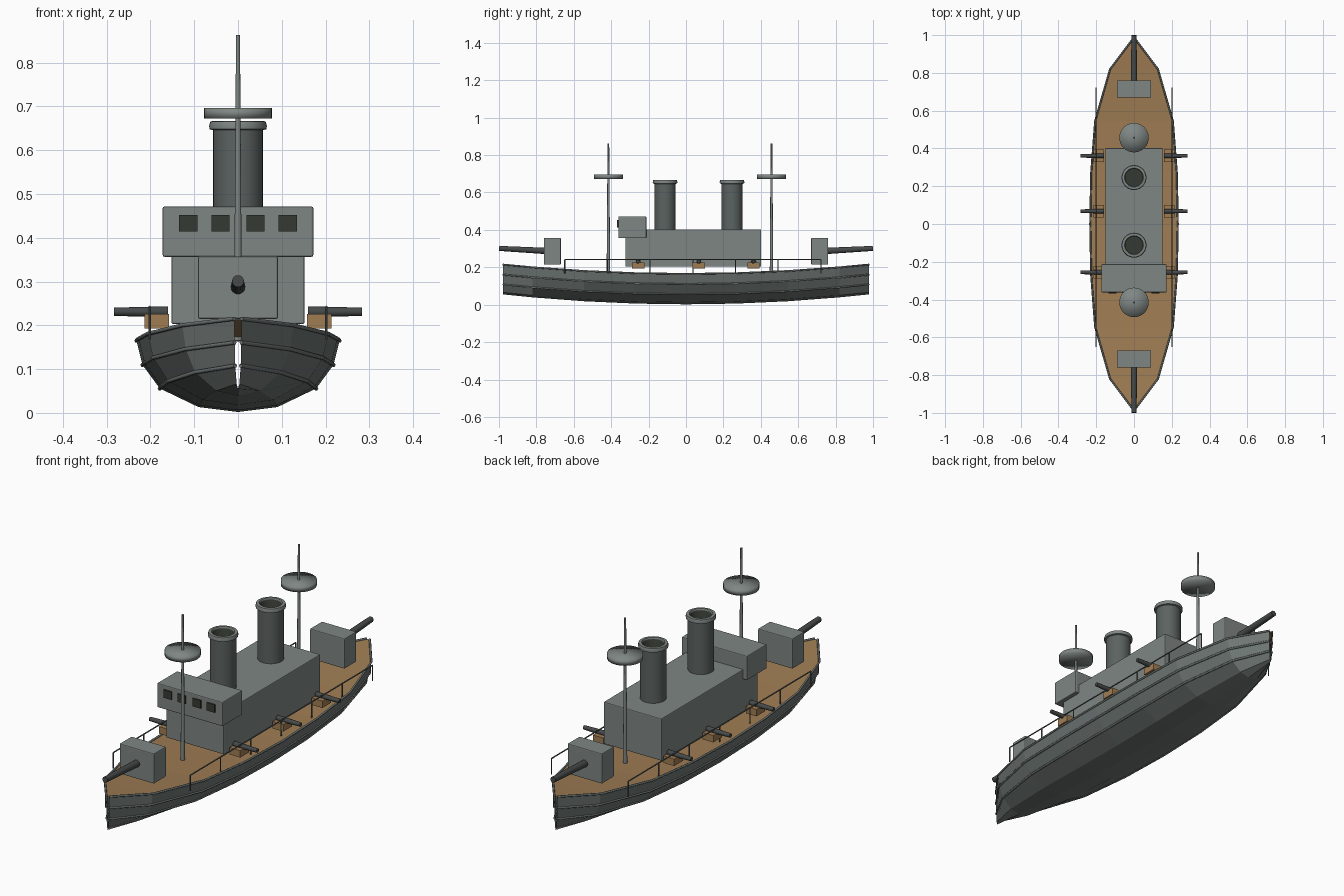
import bpy, bmesh
from math import radians
from mathutils import Vector

if "Cube" in bpy.data.objects:
    bpy.data.objects.remove(bpy.data.objects["Cube"], do_unlink=True)


def material(name, r, g, b):
    m = bpy.data.materials.new(name)
    m.use_nodes = True
    m.diffuse_color = (r, g, b, 1)
    m.node_tree.nodes["Principled BSDF"].inputs["Base Color"].default_value = (r, g, b, 1)
    return m


GREY = material("light grey", .21, .24, .23)
HULL = material("hull grey", .155, .18, .172)
FUNNEL = material("funnel grey", .105, .124, .119)
GUN = material("gunmetal", .062, .068, .068)
WOOD = material("deck wood", .35, .205, .088)
DARK = material("dark opening", .036, .042, .032)


def add(name, bm, *mats, smooth=None):
    """Turn a bmesh into an object; smooth is an edge angle in degrees."""
    bmesh.ops.recalc_face_normals(bm, faces=bm.faces)
    me = bpy.data.meshes.new(name)
    bm.to_mesh(me)
    bm.free()
    for m in mats:
        me.materials.append(m)
    ob = bpy.data.objects.new(name, me)
    bpy.context.collection.objects.link(ob)
    if smooth is not None:
        bpy.ops.object.select_all(action="DESELECT")
        bpy.context.view_layer.objects.active = ob
        ob.select_set(True)
        bpy.ops.object.shade_smooth_by_angle(angle=radians(smooth))
    return ob


def box(name, center, size, mat, bevel=0.0):
    bm = bmesh.new()
    bmesh.ops.create_cube(bm, size=1)
    bmesh.ops.scale(bm, vec=size, verts=bm.verts)
    bmesh.ops.translate(bm, vec=center, verts=bm.verts)
    ob = add(name, bm, mat)
    if bevel:
        mod = ob.modifiers.new("soft edges", "BEVEL")
        mod.width, mod.segments = bevel, 2
    return ob


def rod(name, a, b, r1, r2, mat, sides=12):
    """Tapered round bar from a to b."""
    a, b = Vector(a), Vector(b)
    bm = bmesh.new()
    bmesh.ops.create_cone(bm, cap_ends=True, segments=sides, radius1=r1,
                          radius2=r2, depth=(b - a).length)
    turn = Vector((0, 0, 1)).rotation_difference(b - a).to_matrix()
    bmesh.ops.rotate(bm, matrix=turn, verts=bm.verts)
    bmesh.ops.translate(bm, vec=(a + b) / 2, verts=bm.verts)
    return add(name, bm, mat, smooth=40)


def lathe(name, profile, y, mats, smooth, dark_from=None, sides=32):
    """Spin an (r, z) profile about the vertical axis at y."""
    bm = bmesh.new()
    vs = [bm.verts.new((r, 0, z)) for r, z in profile]
    for p, q in zip(vs, vs[1:]):
        bm.edges.new((p, q))
    bmesh.ops.spin(bm, geom=bm.verts[:] + bm.edges[:], cent=(0, 0, 0), axis=(0, 0, 1),
                   angle=radians(360), steps=sides)
    bmesh.ops.remove_doubles(bm, verts=bm.verts, dist=1e-5)
    if dark_from:
        for f in bm.faces:
            c = f.calc_center_median()
            if max(v.co.xy.length for v in f.verts) < dark_from:
                f.material_index = 1
    bmesh.ops.translate(bm, vec=(0, y, 0), verts=bm.verts)
    return add(name, bm, *mats, smooth=smooth)


# Hull stations (y, half width) and section (width share, height share)
half = [(.978, .008), (.82, .127), (.545, .206), (.27, .227)]
STATIONS = [(-y, w) for y, w in half] + [(0, .232)] + [(y, w) for y, w in reversed(half)]
SECTION = [(0, 0), (.39, .07), (.77, .33), (.94, .66), (1, 1)]


def hull_point(station, share, side=1):
    y, w = station
    t = (y / .978) ** 2
    keel, sheer = .002 + .053 * t, .165 + .05 * t
    return Vector((side * w * share[0], y, keel + (sheer - keel) * share[1]))


# Open-ended plated hull
bm = bmesh.new()
ring = [(s, -1) for s in reversed(SECTION[1:])] + [(s, 1) for s in SECTION]
rows = [[bm.verts.new(hull_point(st, s, d)) for s, d in ring] for st in STATIONS]
for ra, rb in zip(rows, rows[1:]):
    for i in range(len(ring) - 1):
        bm.faces.new((ra[i], ra[i + 1], rb[i + 1], rb[i]))
add("hull", bm, HULL)

# Rubbing strips along the plank seams
for side, label in ((1, "left"), (-1, "right")):
    for n, share in enumerate(SECTION[2:], 1):
        cu = bpy.data.curves.new(f"{label}_strip_{n}", "CURVE")
        cu.dimensions = "3D"
        cu.bevel_depth, cu.bevel_resolution, cu.use_fill_caps = .005, 1, True
        sp = cu.splines.new("POLY")
        sp.points.add(len(STATIONS) - 1)
        for p, st in zip(sp.points, STATIONS):
            p.co = (*hull_point(st, share, side), 1)
        cu.materials.append(HULL)
        bpy.context.collection.objects.link(bpy.data.objects.new(cu.name, cu))

# Wooden deck following the sheer
bm = bmesh.new()
drop = Vector((0, 0, .002))
edges = [[bm.verts.new(hull_point(st, (.985, 1), d) - drop) for d in (-1, 1)] for st in STATIONS]
for a, b in zip(edges, edges[1:]):
    bm.faces.new((a[0], a[1], b[1], b[0]))
add("deck", bm, WOOD)

# Deckhouse and bridge
box("deckhouse", (0, .039, .303), (.304, .726, .2), GREY, .004)
box("bridge", (0, -.287, .414), (.344, .15, .115), GREY, .004)
for i, x in enumerate((-.114, -.04, .04, .114), 1):
    box(f"bridge_window_{i}", (x, -.364, .433), (.042, .008, .038), DARK)

# Funnels with rolled rims and dark insides
for label, y in (("front", -.112), ("rear", .246)):
    lathe(f"{label}_funnel", [(.057, .4), (.057, .647), (.062, .648), (.064, .652),
                              (.064, .66), (.061, .665), (.05, .665), (.046, .66),
                              (.046, .45), (0, .45)],
          y, (FUNNEL, DARK), 40, dark_from=.048)
    lathe(f"{label}_funnel_rim", [(.057, .646), (.065, .648), (.066, .656), (.063, .666),
                                  (.05, .667), (.046, .658)], y, (GREY,), 60)

# Masts with round lookout platforms
for label, y in (("front", -.415), ("rear", .457)):
    rod(f"{label}_mast", (0, y, .165), (0, y, .863), .0095, .0045, GREY)
    lathe(f"{label}_lookout", [(0, .672), (.078, .672), (.078, .697), (0, .697)],
          y, (GREY,), 180)

# Main gun houses and barrels at both ends
for label, d in (("front", -1), ("rear", 1)):
    box(f"{label}_turret", (0, d * .715, .286), (.182, .091, .143), GREY, .004)
    rod(f"{label}_barrel", (0, d * .74, .287), (0, d * .999, .301), .017, .0135, GUN, 16)

# Broadside guns, railings
for side, label in ((1, "left"), (-1, "right")):
    for n, y in enumerate((-.256, .068, .361), 1):
        box(f"{label}_gun_mount_{n}", (side * .186, y, .209), (.056, .066, .033), WOOD)
        rod(f"{label}_gun_{n}", (side * .16, y, .231), (side * .283, y, .231),
            .0125, .0095, GUN)
    x, start, end = side * .202, -.648, .721
    rod(f"{label}_rail", (x, start, .242), (x, end, .242), .003, .003, FUNNEL, 8)
    for n in range(7):
        y = start + (end - start) * n / 6
        rod(f"{label}_rail_post_{n + 1}", (x, y, .168), (x, y, .242), .003, .003, FUNNEL, 8)
